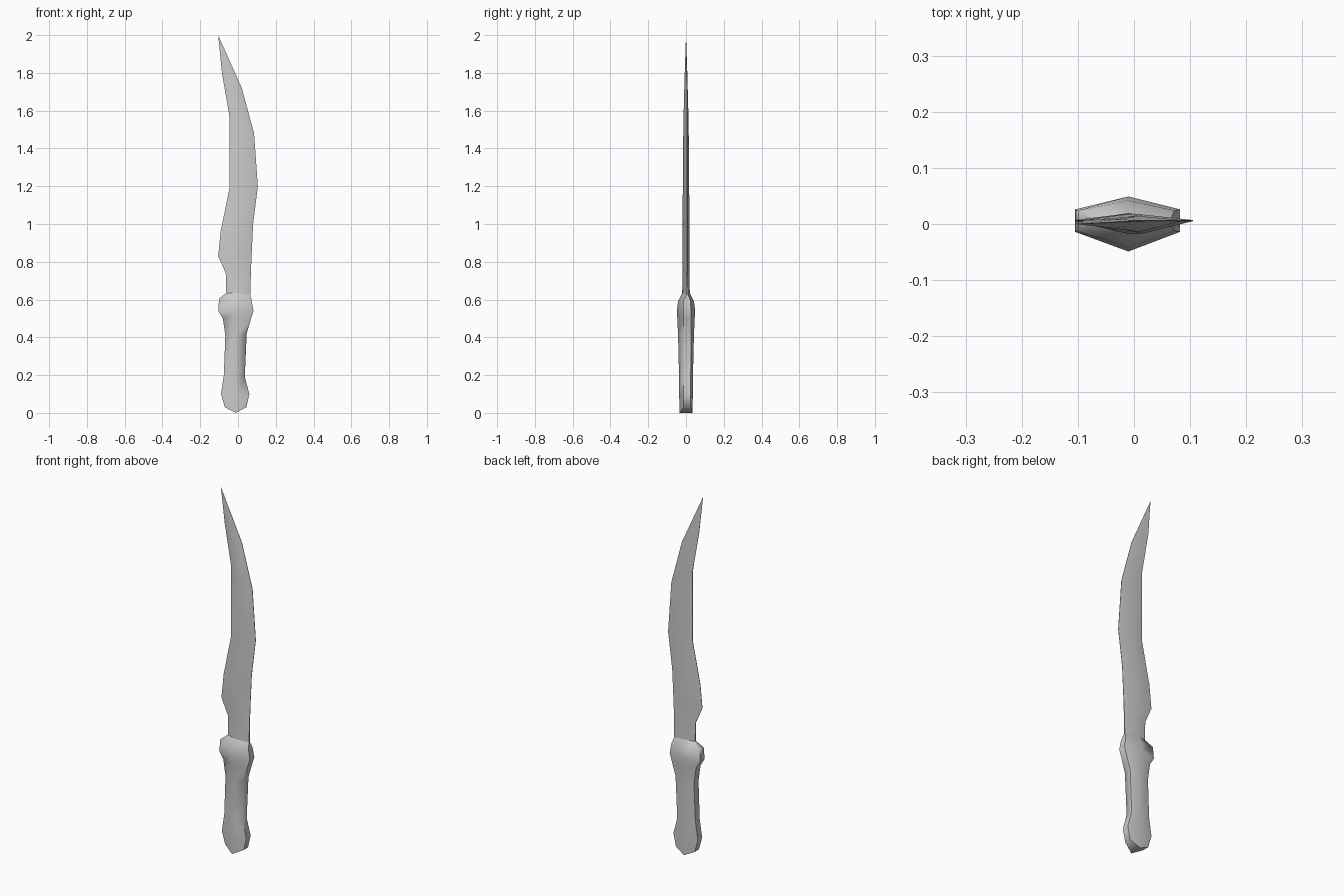
import bpy, bmesh, math

if "Cube" in bpy.data.objects:
    bpy.data.objects.remove(bpy.data.objects["Cube"])

# Each rib: left x, left z, right x, right z, ridge x, ridge z, ridge half thickness, edge half thickness
JOIN = (-.062, .635, .066, .625, -.01, .635, .02, .004)

HANDLE = [
    (-.070, .03, .045, .03, -.012, .0, .035, .018),
    (-.090, .10, .060, .10, -.012, .10, .036, .019),
    (-.075, .20, .036, .19, -.015, .20, .037, .019),
    (-.067, .41, .046, .42, -.010, .41, .042, .020),
    (-.080, .50, .068, .495, -.010, .50, .046, .020),
    (-.105, .54, .082, .54, -.010, .54, .049, .020),
    (-.100, .605, .072, .595, -.010, .59, .042, .018),
    JOIN,
]

BLADE = [
    JOIN,
    (-.065, .74, .068, .74, -.010, .74, .019, .002),
    (-.105, .83, .072, .83, -.010, .83, .018, .001),
    (-.092, .96, .080, 1.0, -.008, .98, .018, .001),
    (-.045, 1.19, .105, 1.2, .015, 1.2, .017, .001),
    (-.045, 1.57, .085, 1.48, .010, 1.53, .014, .001),
    (-.085, 1.80, .020, 1.72, -.035, 1.76, .008, .001),
    (-.105, 2.0, -.105, 2.0, -.105, 2.0, 0, 0),
]


def loft(name, ribs, edge_y, cap_start):
    """Skin six-sided ribs: flat narrow edges with a raised ridge on each face."""
    bm = bmesh.new()
    rings = []
    for xl, zl, xr, zr, xc, zc, t, e in ribs:
        ey = edge_y if t else 0
        pts = [(xl, ey - e, zl), (xc, -t, zc), (xr, ey - e, zr),
               (xr, ey + e, zr), (xc, t, zc), (xl, ey + e, zl)]
        rings.append([bm.verts.new(p) for p in pts])
    for a, b in zip(rings, rings[1:]):
        for i in range(6):
            j = (i + 1) % 6
            bm.faces.new((a[i], a[j], b[j], b[i]))
    if cap_start:
        lf, cf, rf, rb, cb, lb = rings[0]
        bm.faces.new((lf, lb, cb, cf))
        bm.faces.new((cf, cb, rb, rf))
    bmesh.ops.remove_doubles(bm, verts=bm.verts, dist=1e-5)
    bmesh.ops.recalc_face_normals(bm, faces=bm.faces)
    mesh = bpy.data.meshes.new(name)
    bm.to_mesh(mesh)
    bm.free()
    obj = bpy.data.objects.new(name, mesh)
    bpy.context.collection.objects.link(obj)
    bpy.ops.object.select_all(action='DESELECT')
    obj.select_set(True)
    bpy.context.view_layer.objects.active = obj
    bpy.ops.object.shade_smooth_by_angle(angle=math.radians(65))
    return obj


# Grip with pommel and guard
loft("handle", HANDLE, .006, True)
# Curved double-ridged blade
loft("blade", BLADE, .006, False)
